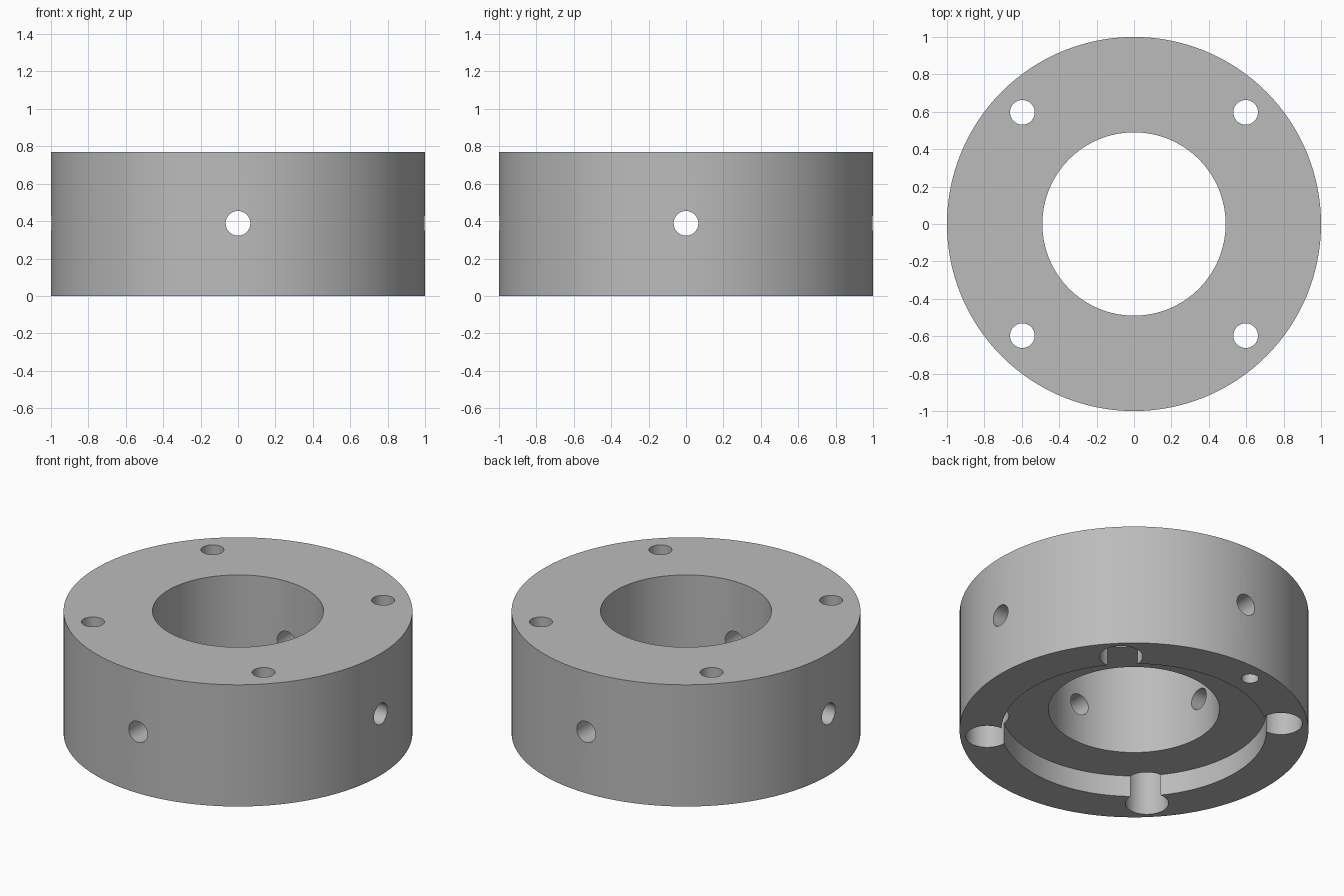
import bpy, bmesh, math
from mathutils import Matrix, Vector

cube = bpy.data.objects.get("Cube")
if cube:
    bpy.data.objects.remove(cube, do_unlink=True)

HEIGHT = 0.77
MID = HEIGHT / 2
OUTER, BORE = 1.0, 0.49
RECESS_R, RECESS_D = 0.76, 0.135
HOLE_R, COUNTERBORE_R = 0.066, 0.124
BOLT = 0.597

metal = bpy.data.materials.new("grey_metal")
metal.use_nodes = True
grey = (0.5, 0.5, 0.5, 1)
metal.diffuse_color = grey
metal.node_tree.nodes["Principled BSDF"].inputs["Base Color"].default_value = grey


def lathe(bm, profile, steps, matrix=Matrix(), closed=False):
    """Turn an (r, z) profile about z; open profiles get end caps."""
    rings = []
    for r, z in profile:
        angles = [math.tau * i / steps for i in range(steps)]
        rings.append([bm.verts.new(matrix @ Vector((r * math.cos(a), r * math.sin(a), z)))
                      for a in angles])
    pairs = list(zip(rings, rings[1:]))
    if closed:
        pairs.append((rings[-1], rings[0]))
    else:
        bm.faces.new(rings[0][::-1])
        bm.faces.new(rings[-1])
    for low, high in pairs:
        for i in range(steps):
            j = (i + 1) % steps
            bm.faces.new((low[i], low[j], high[j], high[i]))


def finish(bm, name):
    bmesh.ops.recalc_face_normals(bm, faces=bm.faces)
    mesh = bpy.data.meshes.new(name)
    bm.to_mesh(mesh)
    bm.free()
    mesh.materials.append(metal)
    obj = bpy.data.objects.new(name, mesh)
    bpy.context.collection.objects.link(obj)
    return obj


# Ring body with the shallow round recess underneath
bm = bmesh.new()
lathe(bm, [(OUTER, 0), (OUTER, HEIGHT), (BORE, HEIGHT), (BORE, RECESS_D),
           (RECESS_R, RECESS_D), (RECESS_R, 0)], 128, closed=True)
collar = finish(bm, "collar_body")

# Cutters: counterbored bolt holes, radial screw holes, one blind pin hole
bm = bmesh.new()
for x in (-BOLT, BOLT):
    for y in (-BOLT, BOLT):
        lathe(bm, [(COUNTERBORE_R, -0.1), (COUNTERBORE_R, MID),
                   (HOLE_R, MID), (HOLE_R, HEIGHT + 0.1)], 40,
              Matrix.Translation((x, y, 0)))
for i in range(4):
    turn = Matrix.Rotation(i * math.pi / 2, 4, "Z") @ Matrix.Rotation(math.pi / 2, 4, "Y")
    lathe(bm, [(HOLE_R, 0.3), (HOLE_R, 1.1)], 40,
          Matrix.Translation((0, 0, MID + 0.003)) @ turn)
lathe(bm, [(0.05, -0.1), (0.05, 0.2)], 32, Matrix.Translation((-0.13, 0.88, 0)))
cutter = finish(bm, "hole_cutter")
cutter.hide_render = True

# Drill the holes
drill = collar.modifiers.new("drill", "BOOLEAN")
drill.operation = "DIFFERENCE"
drill.solver = "EXACT"
drill.object = cutter
bpy.ops.object.select_all(action="DESELECT")
collar.select_set(True)
bpy.context.view_layer.objects.active = collar
bpy.ops.object.modifier_apply(modifier=drill.name)
bpy.data.objects.remove(cutter, do_unlink=True)
bpy.ops.object.shade_smooth_by_angle(angle=math.radians(30))
